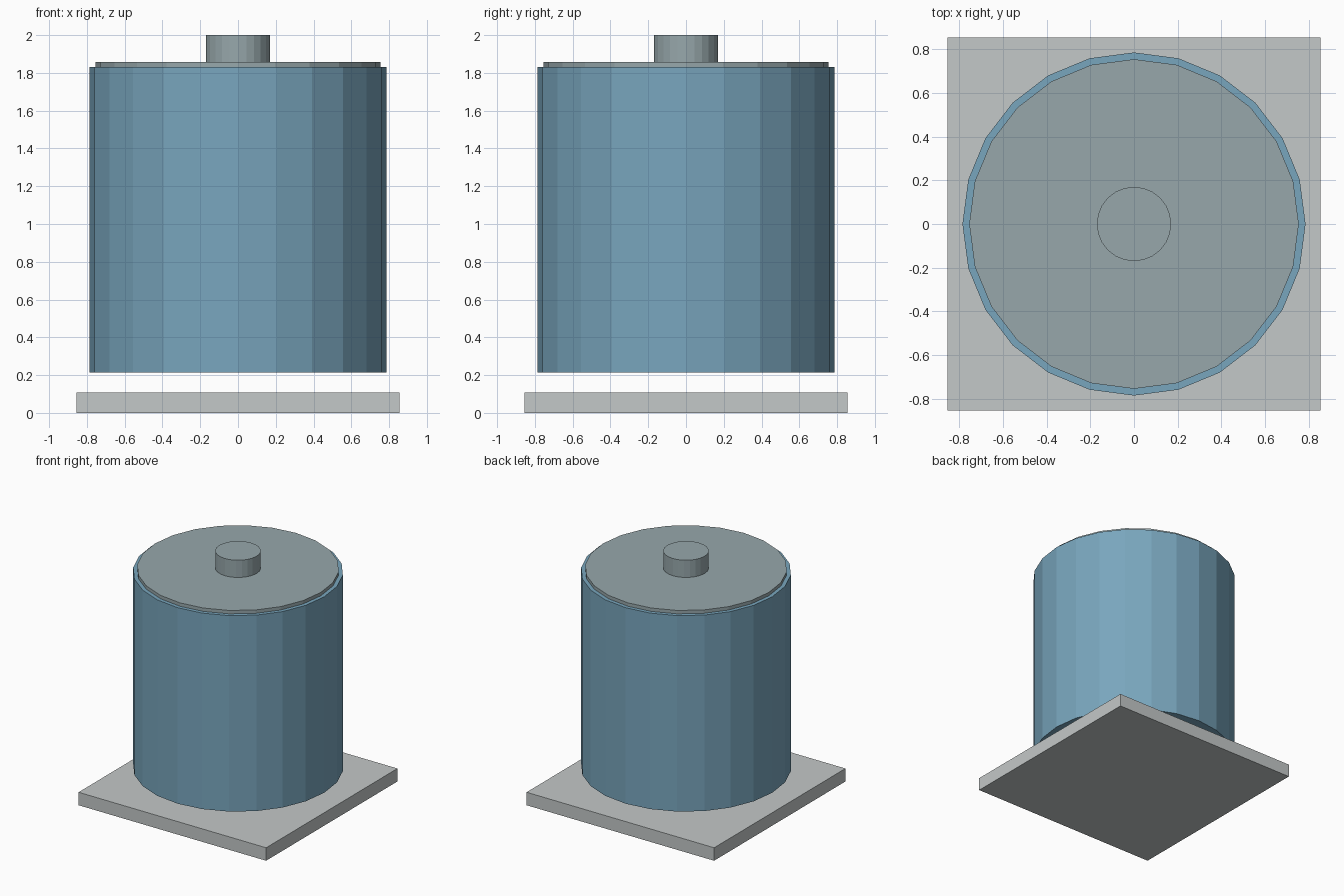
import bpy

if "Cube" in bpy.data.objects:
    bpy.data.objects.remove(bpy.data.objects["Cube"])


def material(name, rgb):
    m = bpy.data.materials.new(name)
    m.diffuse_color = (*rgb, 1.0)
    m.use_nodes = True
    m.node_tree.nodes["Principled BSDF"].inputs["Base Color"].default_value = m.diffuse_color
    return m


pale_grey = material("pale grey", (0.55, 0.58, 0.58))
steel_blue = material("steel blue", (0.19, 0.38, 0.51))
blue_grey = material("blue grey", (0.31, 0.39, 0.41))


def finish(name, mat):
    ob = bpy.context.object
    ob.name = name
    ob.data.materials.append(mat)
    return ob


def drum(name, radius, z0, z1, mat, sides=24):
    """Flat-shaded upright cylinder between two heights."""
    bpy.ops.mesh.primitive_cylinder_add(
        vertices=sides, radius=radius, depth=z1 - z0,
        location=(0, 0, (z0 + z1) / 2))
    return finish(name, mat)


# square base slab
bpy.ops.mesh.primitive_cube_add(size=1, location=(0, 0, 0.0535))
bpy.context.object.scale = (1.71, 1.71, 0.107)
finish("base_slab", pale_grey)

# tank body floating just above the slab, with lid and vent on top
drum("tank_body", 0.786, 0.215, 1.83, steel_blue)
drum("tank_lid", 0.755, 1.83, 1.858, blue_grey)
drum("top_vent", 0.17, 1.858, 2.0, blue_grey)
